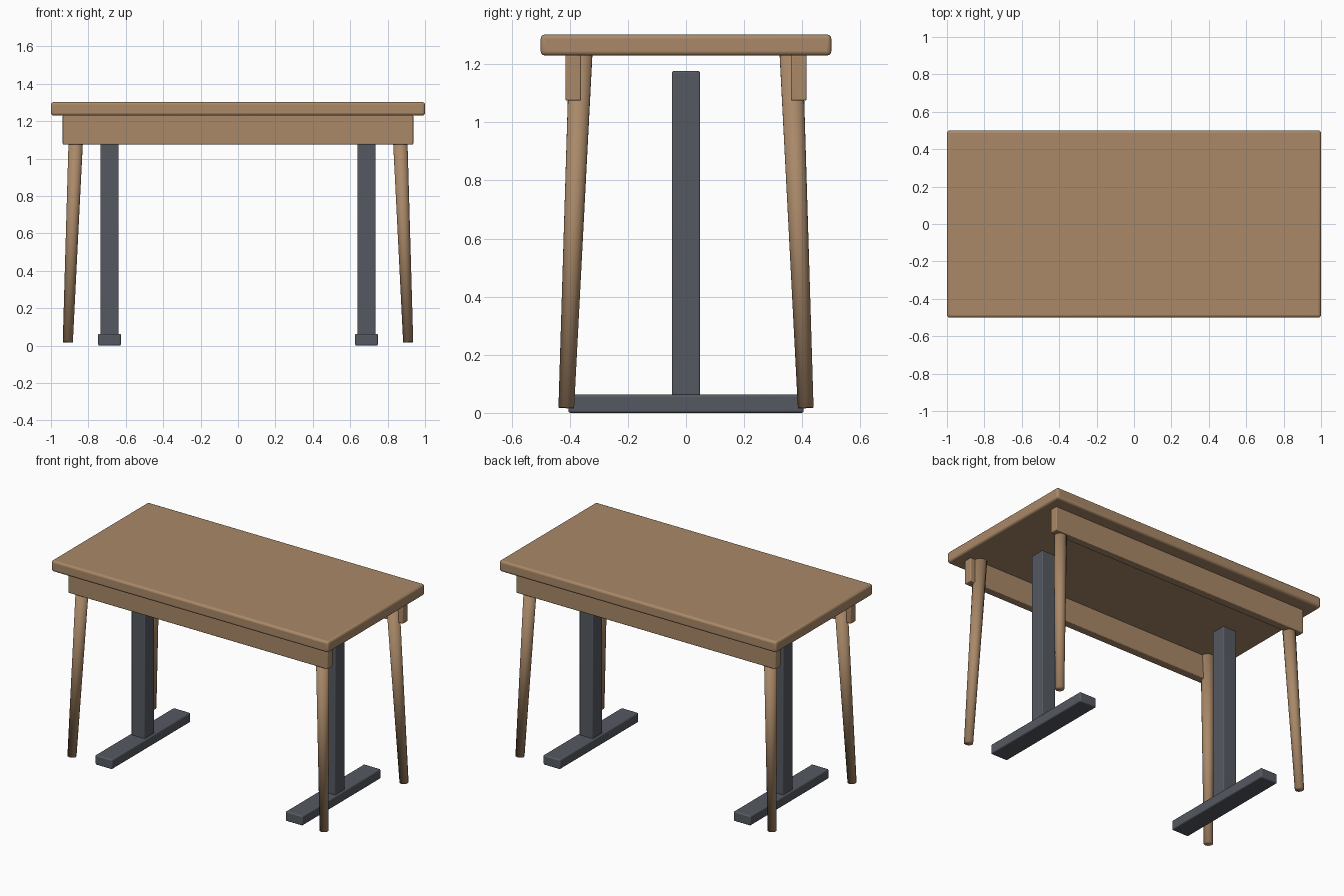
import bpy
from mathutils import Vector

cube = bpy.data.objects.get("Cube")
if cube:
    bpy.data.objects.remove(cube, do_unlink=True)


def make_material(name, rgb):
    mat = bpy.data.materials.new(name)
    mat.use_nodes = True
    mat.diffuse_color = (*rgb, 1)
    mat.node_tree.nodes["Principled BSDF"].inputs["Base Color"].default_value = (*rgb, 1)
    return mat


wood = make_material("warm wood", (0.40, 0.25, 0.14))
metal = make_material("dark grey metal", (0.09, 0.10, 0.12))


def box(name, low, high, mat, bevel):
    """Rounded box between two corners."""
    low, high = Vector(low), Vector(high)
    bpy.ops.mesh.primitive_cube_add(size=1, location=(low + high) / 2)
    obj = bpy.context.object
    obj.name = name
    obj.scale = high - low
    bpy.ops.object.transform_apply(location=False, rotation=False, scale=True)
    obj.data.materials.append(mat)
    mod = obj.modifiers.new("rounded edges", 'BEVEL')
    mod.width = bevel
    mod.segments = 3
    bpy.ops.object.shade_smooth_by_angle()
    return obj


def leg(name, foot, top, foot_radius, top_radius):
    """Tapered round leg leaning from foot to top."""
    foot, top = Vector(foot), Vector(top)
    axis = top - foot
    bpy.ops.mesh.primitive_cone_add(vertices=24, radius1=foot_radius, radius2=top_radius,
                                    depth=axis.length, location=(foot + top) / 2)
    obj = bpy.context.object
    obj.name = name
    obj.rotation_euler = axis.to_track_quat('Z', 'Y').to_euler()
    obj.data.materials.append(wood)
    bpy.ops.object.shade_smooth()


# Tabletop
box("tabletop", (-1, -0.5, 1.23), (1, 0.5, 1.302), wood, 0.014)

# Long rails under the front and back edges
for side, y in (("front", -0.388), ("back", 0.388)):
    box(side + "_apron", (-0.937, y - 0.027, 1.075), (0.937, y + 0.027, 1.232), wood, 0.005)

# Four splayed legs
for end, sy in (("front", -1), ("back", 1)):
    for side, sx in (("left", 1), ("right", -1)):
        leg(f"{end}_{side}_leg", (sx * 0.91, sy * 0.412, 0.017),
            (sx * 0.862, sy * 0.362, 1.235), 0.027, 0.04)

# Metal posts on long feet
for side, x in (("left", 0.687), ("right", -0.687)):
    box(side + "_post", (x - 0.049, -0.049, 0.05), (x + 0.049, 0.049, 1.176), metal, 0.006)
    box(side + "_foot", (x - 0.061, -0.405, 0), (x + 0.061, 0.405, 0.063), metal, 0.008)
